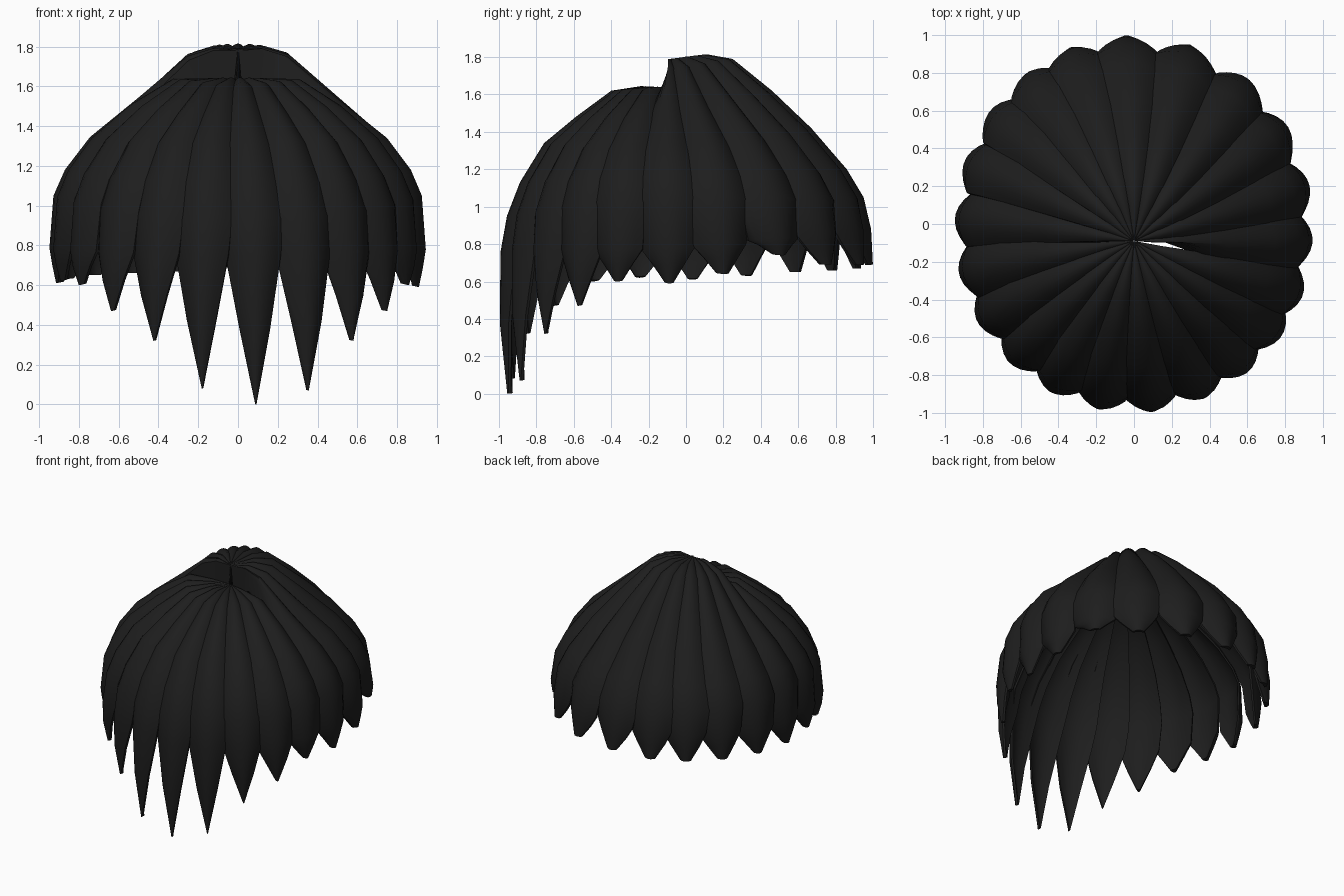
import bpy, bmesh, math

if "Cube" in bpy.data.objects:
    bpy.data.objects.remove(bpy.data.objects["Cube"])

charcoal = bpy.data.materials.new("charcoal black")
charcoal.diffuse_color = (0.0125, 0.0125, 0.0125, 1)
charcoal.use_nodes = True
charcoal.node_tree.nodes["Principled BSDF"].inputs["Base Color"].default_value = charcoal.diffuse_color

# Outer profiles (radius, height) from crown to rim; the last point is the tip
FRONT = [(.003, 1.63), (.15, 1.645), (.31, 1.62), (.50, 1.48), (.67, 1.34),
         (.80, 1.13), (.87, .95), (.905, .76), (.91, .40), (.87, 0)]
SIDE_FRONT = [(.003, 1.63), (.15, 1.64), (.33, 1.64), (.55, 1.51), (.75, 1.34),
              (.87, 1.18), (.925, 1.05), (.945, .78), (.93, .70), (.91, .60)]
SIDE_BACK = [(.003, 1.78), (.12, 1.79), (.25, 1.75), (.50, 1.54), (.75, 1.34),
             (.87, 1.18), (.925, 1.05), (.945, .78), (.93, .70), (.91, .60)]
BACK = [(.003, 1.79), (.20, 1.815), (.34, 1.79), (.55, 1.62), (.76, 1.42),
        (.95, 1.20), (1.04, 1.05), (1.08, .88), (1.085, .78), (1.09, .70)]
# Direction in degrees (counter-clockwise from the front) and tip height
LOCKS = [(6, 0), (24, .07), (41, .32), (57, .47), (72, .60), (90, .59),
         (108, .64), (127, .74), (145, .69), (164, .69), (182, .69),
         (198, .67), (212, .66), (227, .65), (244, .63), (262, .61),
         (280, .62), (297, .60), (314, .47), (331, .32), (348, .08)]
CENTRE_Y = -.09
STEP = math.radians(360 / len(LOCKS))
US = [-1, -.8, -.55, -.28, 0, .28, .55, .8, 1]


def mix(a, b, t):
    return [(p[0] + (q[0] - p[0]) * t, p[1] + (q[1] - p[1]) * t)
            for p, q in zip(a, b)]


def lock_profile(angle, tip):
    """Blend the crown profiles by direction, then stretch to the tip height."""
    f = math.cos(angle)
    if f > .1:
        pts = mix(SIDE_FRONT, FRONT, f ** 1.5)
    else:
        pts = mix(SIDE_BACK, BACK, abs(f) ** 1.3)
    z7 = pts[7][1]
    pts[8] = (pts[8][0], z7 + (tip - z7) * .5)
    pts[9] = (pts[9][0], tip)
    return pts


def make_lock(i, angle, tip):
    pts = lock_profile(angle, tip)
    f = math.cos(angle)
    is_back = f < .1
    blunt = min(1, max(0, tip / .65)) ** 4
    widths = [1.22] * 6 + [1.2, 1.02 - .05 * max(0, -f),
                           .56 + .1 * blunt, .02 + .22 * blunt]
    bm = bmesh.new()
    rings = []
    for k, (r, z) in enumerate(pts):
        a, b = pts[max(k - 1, 0)], pts[min(k + 1, 9)]
        dr, dz = b[0] - a[0], b[1] - a[1]
        d = math.hypot(dr, dz)
        nr, nz = -dz / d, dr / d
        half = r * math.tan(STEP / 2) * widths[k]
        bulge = min(.08, r * .12) * min(1, widths[k] + .05)
        thick = .045 if k < 8 else .03
        edge = .015
        if is_back and k < 3:
            thick = edge = (.17, .17, .12)[k]
        turn = angle - math.radians(3) * (1 - k / 9)

        def vert(u, depth):
            off = -bulge * u * u + .016 * u * min(1, r) * widths[k] - depth
            rr, zz = r + nr * off, z + nz * off
            x = rr * math.sin(turn) + u * half * math.cos(turn)
            y = CENTRE_Y - rr * math.cos(turn) + u * half * math.sin(turn)
            if is_back and k < 3:      # flat upright step across the crown
                y = max(y, -.097)
            return bm.verts.new((x, y, max(zz, 0)))
        rings.append([vert(u, 0) for u in US] +
                     [vert(u, edge + (thick - edge) * (1 - u * u))
                      for u in (1, .5, 0, -.5, -1)])
    n = len(rings[0])
    for r0, r1 in zip(rings, rings[1:]):
        for j in range(n):
            bm.faces.new((r0[j], r0[(j + 1) % n], r1[(j + 1) % n], r1[j]))
    bm.faces.new(rings[0])
    bm.faces.new(rings[-1])
    bmesh.ops.recalc_face_normals(bm, faces=bm.faces)
    mesh = bpy.data.meshes.new("lock")
    bm.to_mesh(mesh)
    bm.free()
    mesh.materials.append(charcoal)
    obj = bpy.data.objects.new(f"hair_lock_{i + 1}", mesh)
    bpy.context.collection.objects.link(obj)
    obj.select_set(True)
    bpy.context.view_layer.objects.active = obj


# Ring of overlapping locks fanning out from the crown
for i, (deg, tip) in enumerate(LOCKS):
    make_lock(i, math.radians(deg), tip)
bpy.ops.object.shade_smooth_by_angle(angle=math.radians(40))
